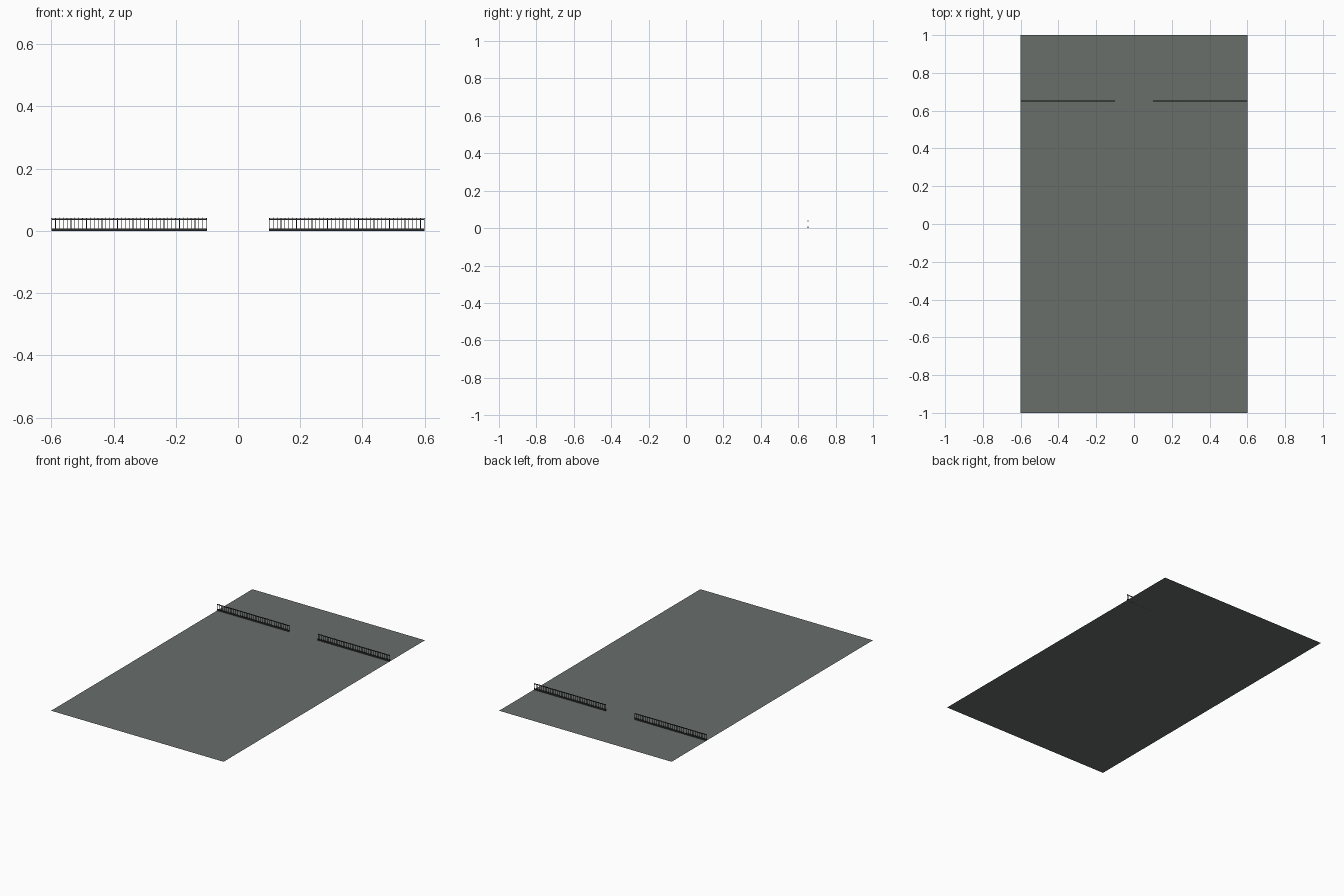
import bpy, bmesh
from mathutils import Matrix, Vector

if "Cube" in bpy.data.objects:
    bpy.data.objects.remove(bpy.data.objects["Cube"])


def material(name, rgb):
    m = bpy.data.materials.new(name)
    m.diffuse_color = (*rgb, 1)
    m.use_nodes = True
    m.node_tree.nodes["Principled BSDF"].inputs["Base Color"].default_value = m.diffuse_color
    return m


ASPHALT = material("grey green paving", (0.14, 0.158, 0.148))
IRON = material("dark iron", (0.028, 0.03, 0.028))


def finish(name, bm, mat):
    me = bpy.data.meshes.new(name)
    bm.to_mesh(me)
    bm.free()
    me.materials.append(mat)
    ob = bpy.data.objects.new(name, me)
    bpy.context.collection.objects.link(ob)
    return ob


def box(bm, x0, x1, y0, y1, z0, z1):
    c = Vector(((x0 + x1) / 2, (y0 + y1) / 2, (z0 + z1) / 2))
    s = Matrix.Diagonal((x1 - x0, y1 - y0, z1 - z0, 1))
    bmesh.ops.create_cube(bm, size=1, matrix=Matrix.Translation(c) @ s)


# flat ground sheet
bm = bmesh.new()
bmesh.ops.create_grid(bm, x_segments=1, y_segments=1, size=1,
                      matrix=Matrix.Diagonal((0.6, 1, 1, 1)))
finish("ground_sheet", bm, ASPHALT)

# two railings with a gateway between them
Y, N = 0.652, 40
for side, x0 in (("left", -0.6), ("right", 0.1)):
    bm = bmesh.new()
    box(bm, x0, x0 + 0.5, Y - 0.003, Y + 0.003, 0.0, 0.008)
    finish(side + "_kerb", bm, IRON)
    bm = bmesh.new()
    box(bm, x0, x0 + 0.5, Y - 0.002, Y + 0.002, 0.035, 0.039)
    finish(side + "_top_rail", bm, IRON)
    # thin pickets with pointed tips
    bm = bmesh.new()
    for i in range(N + 1):
        x = x0 + 0.001 + 0.498 * i / N
        box(bm, x - 0.001, x + 0.001, Y - 0.001, Y + 0.001, 0.006, 0.04)
        bmesh.ops.create_cone(bm, segments=4, cap_ends=True, radius1=0.0018, radius2=0,
                              depth=0.004, matrix=Matrix.Translation((x, Y, 0.041)))
    finish(side + "_pickets", bm, IRON)
